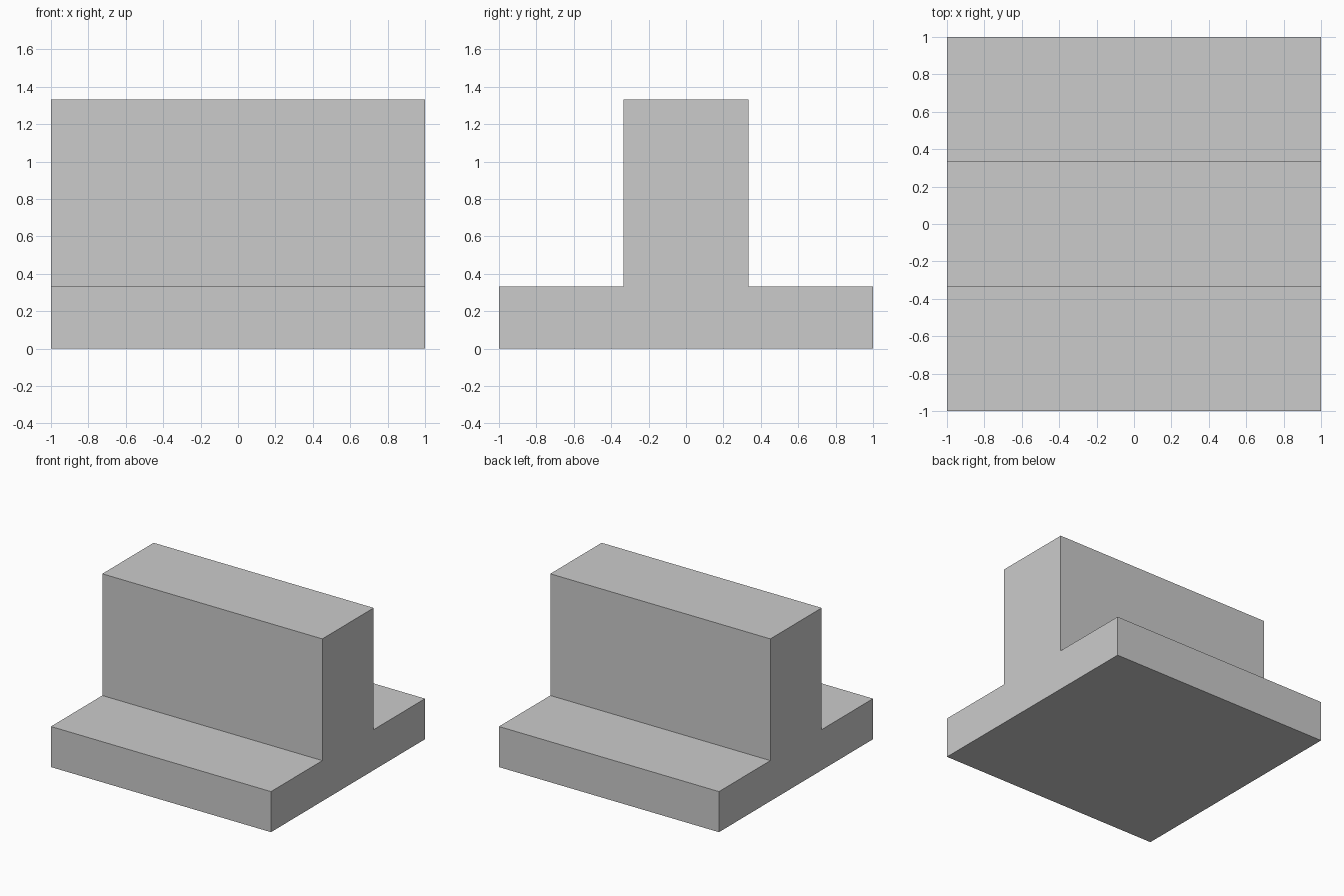
import bpy
import bmesh

if "Cube" in bpy.data.objects:
    bpy.data.objects.remove(bpy.data.objects["Cube"])

HALF = 1.0        # half length along x, half width of the base
RIB = 1 / 3       # half width of the upright rib
BASE_TOP = 1 / 3
RIB_TOP = 4 / 3

# Inverted T cross-section in the y-z plane: right half, then mirrored
right = [(HALF, 0), (HALF, BASE_TOP), (RIB, BASE_TOP), (RIB, RIB_TOP)]
profile = right + [(-y, z) for y, z in reversed(right)]

# Sweep the section along x
bm = bmesh.new()
end = bm.faces.new([bm.verts.new((-HALF, y, z)) for y, z in profile])
swept = bmesh.ops.extrude_face_region(bm, geom=[end], use_keep_orig=True)
moved = [g for g in swept["geom"] if isinstance(g, bmesh.types.BMVert)]
bmesh.ops.translate(bm, verts=moved, vec=(2 * HALF, 0, 0))
bmesh.ops.recalc_face_normals(bm, faces=bm.faces)

mesh = bpy.data.meshes.new("t_block")
bm.to_mesh(mesh)
bm.free()
block = bpy.data.objects.new("t_block", mesh)
bpy.context.collection.objects.link(block)
